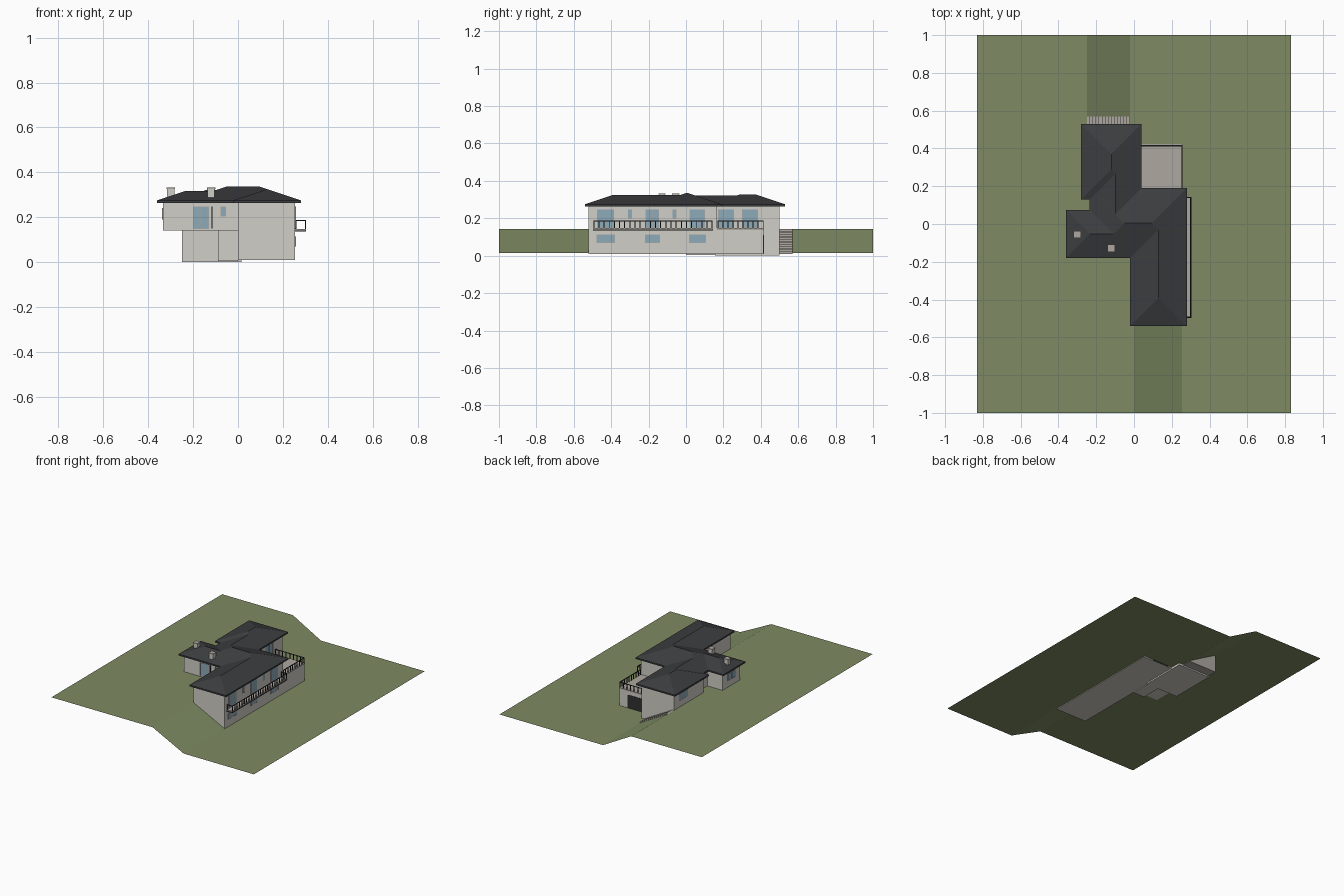
import bpy, bmesh

if "Cube" in bpy.data.objects:
    bpy.data.objects.remove(bpy.data.objects["Cube"])


def material(name, rgb):
    m = bpy.data.materials.new(name)
    m.diffuse_color = (*rgb, 1)
    m.use_nodes = True
    m.node_tree.nodes["Principled BSDF"].inputs["Base Color"].default_value = m.diffuse_color
    return m


GRASS = material("grass", (0.21, 0.26, 0.125))
WALL = material("plaster", (0.64, 0.62, 0.57))
ROOF = material("slate", (0.045, 0.047, 0.05))
GLASS = material("glass", (0.27, 0.40, 0.49))
DARK = material("dark_metal", (0.03, 0.03, 0.032))
STONE = material("stone", (0.42, 0.39, 0.35))


def finish(name, bm, mat):
    me = bpy.data.meshes.new(name)
    bm.to_mesh(me)
    bm.free()
    me.materials.append(mat)
    ob = bpy.data.objects.new(name, me)
    bpy.context.collection.objects.link(ob)
    return ob


def add_box(bm, x0, x1, y0, y1, z0, z1):
    vs = bmesh.ops.create_cube(bm, size=1)["verts"]
    for v in vs:
        v.co.x = x1 if v.co.x > 0 else x0
        v.co.y = y1 if v.co.y > 0 else y0
        v.co.z = z1 if v.co.z > 0 else z0


def boxes(name, mat, *dims):
    bm = bmesh.new()
    for d in dims:
        add_box(bm, *d)
    return finish(name, bm, mat)


EAVE, FASCIA, PITCH = 0.264, 0.275, 0.333


def hip_roof(name, x0, x1, y0, y1):
    """Fascia band with a hipped top of constant pitch."""
    bm = bmesh.new()
    corners = [(x0, y0), (x1, y0), (x1, y1), (x0, y1)]
    lo = [bm.verts.new((x, y, EAVE)) for x, y in corners]
    a, b, c, d = up = [bm.verts.new((x, y, FASCIA)) for x, y in corners]
    h = min(x1 - x0, y1 - y0) / 2
    top = FASCIA + h * PITCH
    p = bm.verts.new((x0 + h, y0 + h, top))
    q = bm.verts.new((x1 - h, y1 - h, top))
    bm.faces.new(lo[::-1])
    for i in range(4):
        j = (i + 1) % 4
        bm.faces.new((lo[i], lo[j], up[j], up[i]))
    if x1 - x0 > y1 - y0:      # ridge along x
        faces = [(a, b, q, p), (b, c, q), (c, d, p, q), (d, a, p)]
    else:                      # ridge along y
        faces = [(a, b, p), (b, c, q, p), (c, d, q), (d, a, p, q)]
    for f in faces:
        bm.faces.new(f)
    finish(name, bm, ROOF)


def window(name, axis, wall, side, u0, u1, z0, z1, panes=2):
    """Glass panes with dark bars, on a wall at x or y = wall, facing side."""
    def dims(u, v, za, zb, t):
        w = sorted((wall, wall + side * t))
        return (*w, u, v, za, zb) if axis == "x" else (u, v, *w, za, zb)
    boxes(name + "_glass", GLASS, dims(u0, u1, z0, z1, 0.002))
    step = (u1 - u0) / panes
    bars = [dims(u0 + i * step - 0.001, u0 + i * step + 0.001, z0, z1, 0.003)
            for i in range(panes + 1)]
    bars += [dims(u0, u1, z - 0.001, z + 0.001, 0.003) for z in (z0, z1)]
    boxes(name + "_frame", STONE, *bars)


def railing(name, path, z0, z1, gap=0.028):
    """Top rail and balusters along axis-aligned segments."""
    bm = bmesh.new()
    r = 0.0025
    for (xa, ya), (xb, yb) in zip(path, path[1:]):
        add_box(bm, min(xa, xb) - r, max(xa, xb) + r,
                min(ya, yb) - r, max(ya, yb) + r, z1 - 0.004, z1)
        n = max(1, round((abs(xb - xa) + abs(yb - ya)) / gap))
        for i in range(n + 1):
            x, y = xa + (xb - xa) * i / n, ya + (yb - ya) * i / n
            add_box(bm, x - r, x + r, y - r, y + r, z0, z1 - 0.003)
    finish(name, bm, DARK)


# Terrain: high side, low side and the two banks, open where the house stands
HI, LO = 0.142, 0.015
bm = bmesh.new()
high = [(-.83, -1), (0, -1), (0, -.52), (0, 0), (-.09, 0), (-.09, .15),
        (-.25, .15), (-.25, .57), (-.25, 1), (-.83, 1)]
low = [(.83, -1), (.83, 1), (-.02, 1), (-.02, .57), (-.02, .5), (.015, .5),
       (.015, .42), (.255, .42), (.255, -.52), (.255, -1)]
vh = [bm.verts.new((*p, HI)) for p in high]
vl = [bm.verts.new((*p, LO)) for p in low]
for f in (vh, vl, (vh[1], vl[9], vl[8], vh[2]), (vh[7], vl[3], vl[2], vh[8])):
    bm.faces.new(f)
finish("terrain", bm, GRASS)

# Walls
boxes("long_wing_walls", WALL, (0, .255, -.52, .165, .01, .266))
boxes("rear_wing_walls", WALL, (-.25, .015, .155, .5, 0, .266))
boxes("link_walls", WALL, (-.21, 0, .0, .155, .14, .266),
      (-.09, 0, 0, .155, .005, .14))
boxes("side_wing_walls", WALL, (-.335, 0, -.155, .05, .14, .266))
boxes("terrace_base", WALL, (.015, .255, .165, .415, .01, .138))
boxes("terrace_floor", STONE, (.015, .257, .165, .418, .138, .147))

# Roofs of equal pitch crossing each other
hip_roof("long_wing_roof", -.02, .28, -.54, .19)
hip_roof("cross_roof", -.235, .28, -.18, .19)
hip_roof("rear_wing_roof", -.28, .04, .13, .53)
hip_roof("link_roof", -.235, .04, -.12, .41)
hip_roof("side_wing_roof", -.36, .05, -.18, .075)

# Chimneys with caps
for i, (x, y) in enumerate([(-.30, -.055), (-.12, -.128)]):
    boxes(f"chimney_{i}", WALL, (x - .016, x + .016, y - .016, y + .016, .27, .326))
    boxes(f"chimney_cap_{i}", STONE, (x - .019, x + .019, y - .019, y + .019, .326, .332))

# Balcony and railings
boxes("balcony_slab", STONE, (.255, .302, -.495, .142, .141, .148))
boxes("balcony_edge", DARK, (.255, .304, -.497, .144, .136, .141))
railing("balcony_railing", [(.258, -.493), (.3, -.493), (.3, .14), (.258, .14)], .147, .187)
railing("terrace_railing", [(.253, .17), (.253, .413), (.018, .413)], .146, .187)

# Windows on the right side: balcony doors, small ones, lower floor
for i, (a, b) in enumerate([(-.475, -.385), (-.215, -.145), (.02, .1)]):
    window(f"balcony_door_{i}", "x", .255, 1, a, b, .15, .247)
    window(f"lower_window_{i}", "x", .255, 1, a - .003, b + .005, .07, .113)
for i, a in enumerate((-.31, -.072)):
    window(f"small_window_{i}", "x", .255, 1, a, a + .02, .2, .247, 1)
for i, a in enumerate((.172, .3)):
    window(f"terrace_door_{i}", "x", .015, 1, a, a + .083, .15, .247)

# Windows on the other sides
window("front_door_window", "y", -.155, -1, -.2, -.13, .149, .247)
boxes("front_shutter", DARK, (-.118, -.113, -.165, -.155, .149, .247))
window("front_small_window", "y", -.155, -1, -.077, -.055, .205, .247, 1)
window("side_wing_window", "x", -.335, -1, -.1, -.01, .19, .24)
window("rear_wing_window", "x", -.25, -1, .34, .44, .19, .24)

# Garage door below the terrace
boxes("garage_door", DARK, (.04, .185, .415, .418, .012, .11))

# Outside stairs climbing the bank behind the house
N = 14
w = .23 / N
boxes("stairs", STONE, *[(-.02 - (i + 1) * w, -.02 - i * w, .5, .57, .01,
                          LO + (HI - LO) * (i + 1) / N) for i in range(N)])
